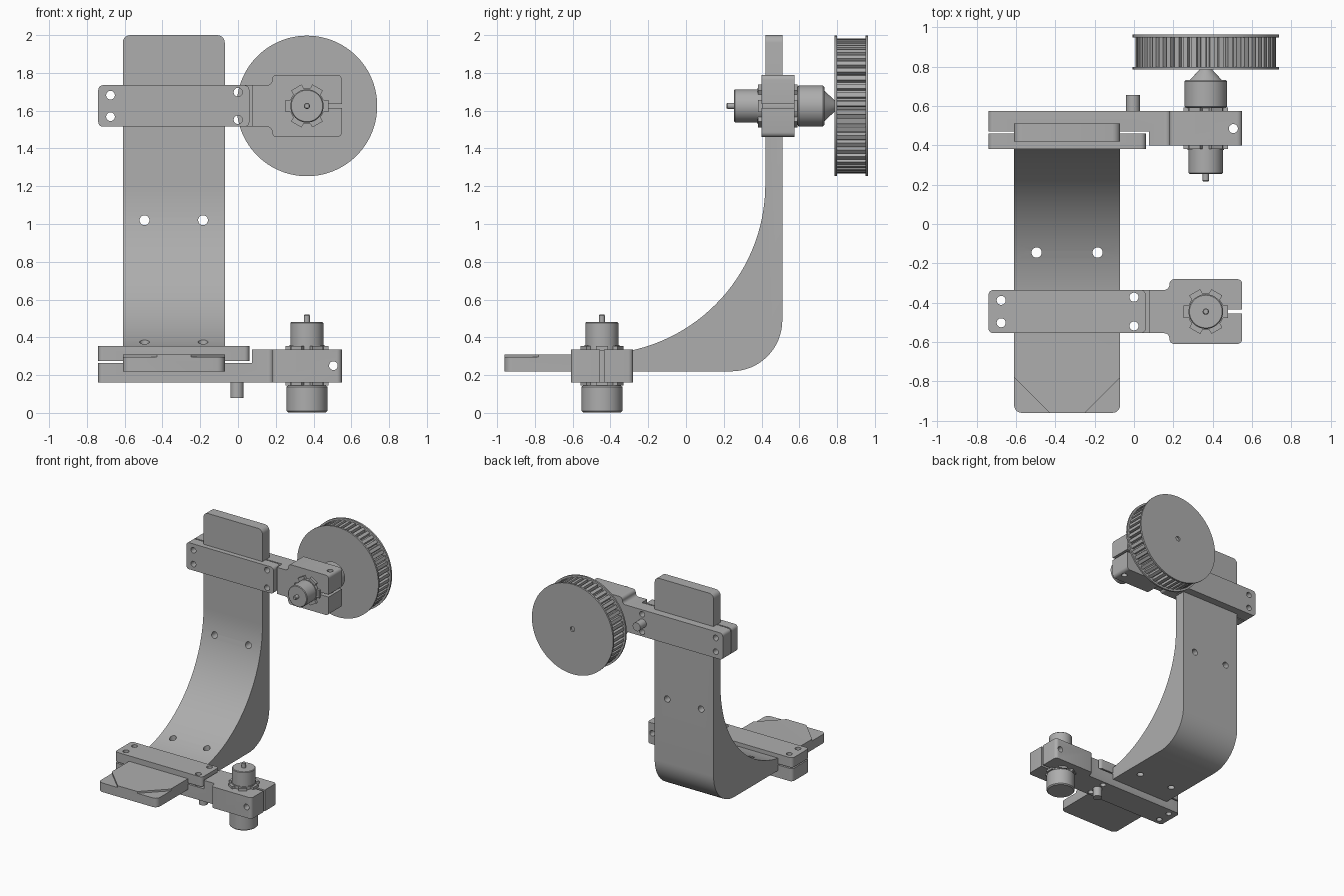
import bpy, bmesh
from math import pi, cos, sin
from mathutils import Matrix, Vector

if "Cube" in bpy.data.objects:
    bpy.data.objects.remove(bpy.data.objects["Cube"])

grey = bpy.data.materials.new("machined grey")
grey.use_nodes = True
grey.diffuse_color = (0.42, 0.42, 0.42, 1)
grey.node_tree.nodes["Principled BSDF"].inputs["Base Color"].default_value = (0.42, 0.42, 0.42, 1)


def finish(name, bm, matrix=Matrix()):
    """Turn a bmesh into a placed, coloured object."""
    bmesh.ops.recalc_face_normals(bm, faces=bm.faces[:])
    bm.transform(matrix)
    mesh = bpy.data.meshes.new(name)
    bm.to_mesh(mesh)
    bm.free()
    mesh.materials.append(grey)
    ob = bpy.data.objects.new(name, mesh)
    bpy.context.collection.objects.link(ob)
    return ob


def prism(name, pts, low, high, matrix=Matrix(), radius=0, corner=lambda p: True):
    """Extrude an outline along local z, rounding the chosen corners."""
    bm = bmesh.new()
    face = bm.faces.new([bm.verts.new((x, y, low)) for x, y in pts])
    top = bmesh.ops.extrude_face_region(bm, geom=[face])["geom"]
    bmesh.ops.translate(bm, vec=(0, 0, high - low),
                        verts=[g for g in top if isinstance(g, bmesh.types.BMVert)])
    if radius:
        edges = [e for e in bm.edges if abs(e.verts[0].co.z - e.verts[1].co.z) > 1e-4
                 and corner(e.verts[0].co)]
        bmesh.ops.bevel(bm, geom=edges, offset=radius, segments=5, profile=0.5, affect='EDGES')
    return finish(name, bm, matrix)


def box(name, lo, hi, matrix=Matrix(), **kw):
    pts = [(lo[0], lo[1]), (hi[0], lo[1]), (hi[0], hi[1]), (lo[0], hi[1])]
    return prism(name, pts, lo[2], hi[2], matrix, **kw)


def disc(name, x, y, r, low, high, matrix=Matrix()):
    pts = [(x + r * cos(i * pi / 16), y + r * sin(i * pi / 16)) for i in range(32)]
    return prism(name, pts, low, high, matrix)


def lathe(name, profile, matrix, steps=64):
    """Revolve (radius, height) points about local z."""
    bm = bmesh.new()
    vs = [bm.verts.new((r, 0, h)) for r, h in profile]
    es = [bm.edges.new(pair) for pair in zip(vs, vs[1:])]
    bmesh.ops.spin(bm, geom=vs + es, cent=(0, 0, 0), axis=(0, 0, 1), angle=2 * pi, steps=steps)
    bmesh.ops.remove_doubles(bm, verts=bm.verts[:], dist=1e-4)
    return finish(name, bm, matrix)


def cut(ob, cutters):
    for c in cutters:
        mod = ob.modifiers.new("cut", 'BOOLEAN')
        mod.operation, mod.solver, mod.object = 'DIFFERENCE', 'EXACT', c
        bpy.context.view_layer.objects.active = ob
        bpy.ops.object.modifier_apply(modifier=mod.name)
        bpy.data.objects.remove(c)


# Curved bracket: side profile (y, z) extruded across x
ACROSS = Matrix(((0, 0, 1, 0), (1, 0, 0, 0), (0, 1, 0, 0), (0, 0, 0, 1)))
L, R = -0.61, -0.07
inner = [(-0.48 + 0.9 * sin(i * pi / 64), 1.21 - 0.9 * cos(i * pi / 64)) for i in range(33)]
outer = [(0.24 + 0.27 * cos(i * pi / 32), 0.49 - 0.27 * sin(i * pi / 32)) for i in range(17)]
bm = bmesh.new()
outline = [(-0.96, 0.31)] + inner + [(0.42, 2), (0.51, 2)] + outer + [(-0.96, 0.22)]
face = bm.faces.new([bm.verts.new((L, y, z)) for y, z in outline])
side = bmesh.ops.extrude_face_region(bm, geom=[face])["geom"]
bmesh.ops.translate(bm, vec=(R - L, 0, 0), verts=[g for g in side if isinstance(g, bmesh.types.BMVert)])
ends = [e for e in bm.edges if abs(e.verts[0].co.x - e.verts[1].co.x) < 1e-4 and
        (all(v.co.y < -0.95 for v in e.verts) or all(v.co.z > 1.99 for v in e.verts))]
bmesh.ops.bevel(bm, geom=ends, offset=0.04, segments=5, profile=0.5, affect='EDGES')
bracket = finish("curved_bracket", bm)
TO_BACK = Matrix.Rotation(pi / 2, 4, 'X')
cutters = []
for x in (-0.495, -0.185):
    cutters.append(disc("hole", x, -0.145, 0.026, 0, 0.8))
    cutters.append(disc("hole", x, 1.02, 0.026, -0.8, 0, TO_BACK))
for edge, s in ((L, 1), (R, -1)):  # lowered front corners
    tri = [(edge, -0.78), (edge + s * 0.18, -0.96), (edge + s * 0.18, -1), (edge - s * 0.05, -1),
           (edge - s * 0.05, -0.78)]
    cutters.append(prism("corner", tri, 0.295, 0.4))
cut(bracket, cutters)


def through_holes(m):
    return [disc("hole", x, s * v, 0.023, -0.05, 0.3, m)
            for x, v in ((-0.675, 0.057), (0, 0.073)) for s in (1, -1)]


def arm(tag, m):
    """Clamp arm with its motor; local z points away from the arm's base."""
    # Arm bar widening into the motor block
    half = [(0.55, 0.165), (0.18, 0.165), (0.18, 0.11), (-0.74, 0.11)]
    pts = half + [(x, -y) for x, y in reversed(half)]
    bar = prism(tag + "_arm", pts, 0, 0.175, m, radius=0.026)
    cut(bar, [box("step", (-1, -0.3, 0.105), (0.075, 0.3, 0.3), m),
              box("seat", (L, -0.3, 0.063), (R, 0.3, 0.3), m),
              box("slit", (0.42, -0.01, -0.1), (0.7, 0.01, 0.3), m),
              disc("bolt", 0.505, 0.09, 0.023, -0.3, 0.3, m @ TO_BACK)] + through_holes(m))
    # Clamp plate over the bracket
    plate = box(tag + "_clamp_plate", (-0.74, -0.11, 0.115), (0.06, 0.11, 0.195), m, radius=0.026)
    cut(plate, [box("seat", (L, -0.3, 0), (R, 0.3, 0.15), m)] + through_holes(m))
    disc(tag + "_stop_pin", -0.005, 0, 0.035, -0.08, 0.01, m)
    # Motor: large can, core, small can and shaft
    axis = m @ Matrix.Translation((0.365, 0, 0))
    lathe(tag + "_motor", [(0, -0.158), (0.1, -0.158), (0.108, -0.15), (0.108, -0.022), (0.1, -0.015),
                           (0.093, -0.015), (0.093, 0.2), (0.088, 0.2), (0.088, 0.315), (0.083, 0.32),
                           (0.016, 0.32), (0.016, 0.355), (0.012, 0.36), (0, 0.36)], axis)
    for i in range(6):
        turn = axis @ Matrix.Rotation(i * pi / 3, 4, 'Z')
        for lo, hi in ((-0.016, 0.002), (0.17, 0.195)):
            box(tag + "_motor_tab", (0.08, -0.032, lo), (0.113, 0.032, hi), turn)
    return axis


arm("lower", Matrix.Translation((0, -0.445, 0.16)))
axis = arm("upper", Matrix.Translation((0, 0.575, 1.625)) @ TO_BACK)

# Toothed pulley on the upper motor
lathe("pulley_cone", [(0, -0.15), (0.08, -0.158), (0.03, -0.212), (0, -0.212)], axis)
lathe("pulley_front_flange", [(0, -0.21), (0.372, -0.21), (0.372, -0.224), (0, -0.224)], axis, 96)
lathe("pulley_back_flange", [(0.02, -0.374), (0.372, -0.374), (0.372, -0.389), (0.02, -0.389),
                             (0.02, -0.374)], axis, 96)
TEETH = 48
teeth = []
for i in range(TEETH):
    for f, r in ((0, 0.357), (0.55, 0.357), (0.65, 0.333), (0.9, 0.333)):
        a = 2 * pi * (i + f) / TEETH
        teeth.append((r * cos(a), r * sin(a)))
prism("pulley_teeth", teeth, -0.375, -0.223, axis)

# Smooth curved faces, keep machined edges sharp
for ob in bpy.context.scene.objects:
    if ob.type == 'MESH':
        ob.select_set(True)
        bpy.context.view_layer.objects.active = ob
bpy.ops.object.shade_smooth_by_angle(angle=0.52)
